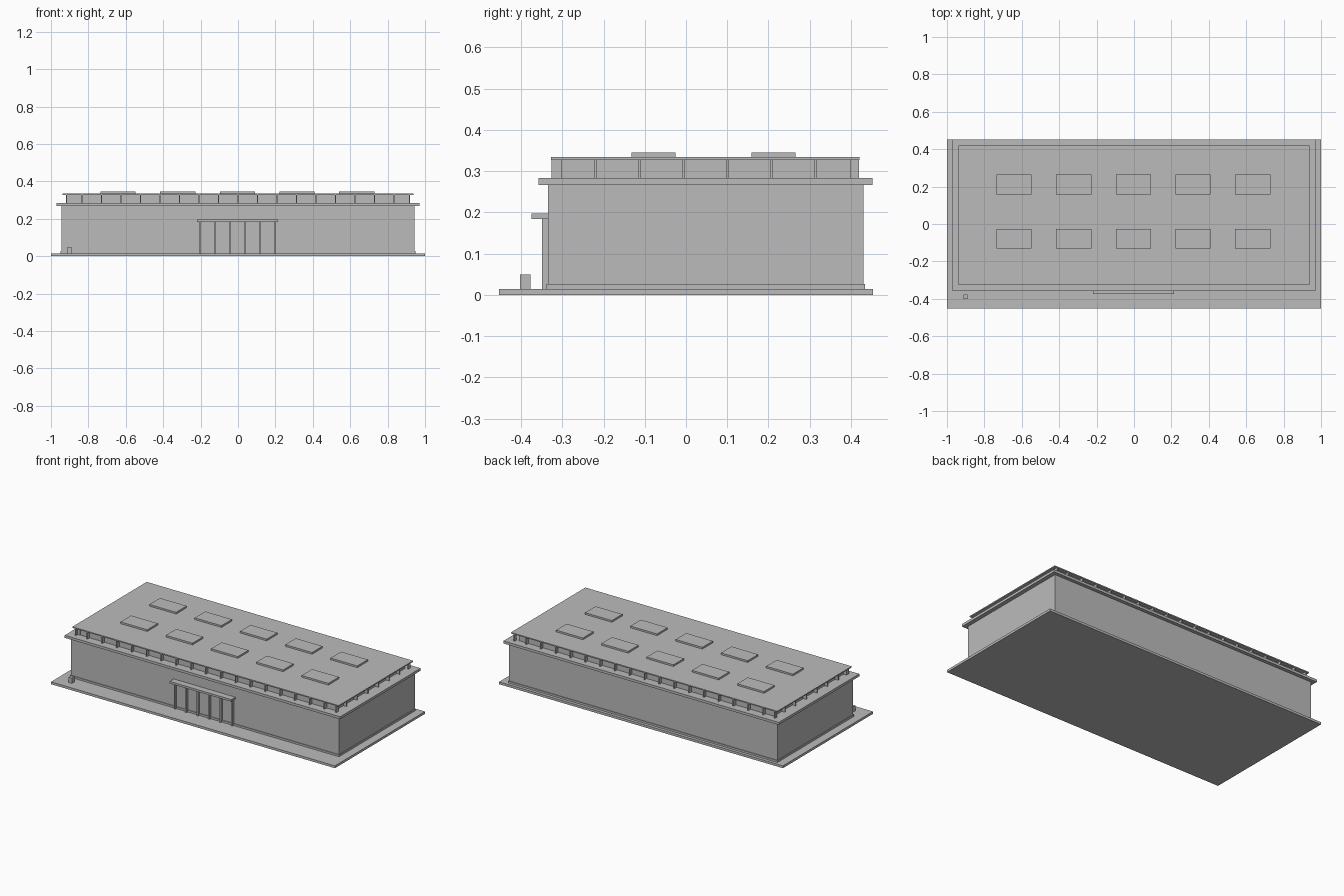
import bpy

if "Cube" in bpy.data.objects:
    bpy.data.objects.remove(bpy.data.objects["Cube"], do_unlink=True)

grey = bpy.data.materials.new("concrete_grey")
grey.use_nodes = True
grey.diffuse_color = (0.5, 0.5, 0.5, 1)
grey.node_tree.nodes["Principled BSDF"].inputs["Base Color"].default_value = (0.5, 0.5, 0.5, 1)


def box(name, x, y, z):
    """Axis-aligned box from (low, high) ranges."""
    bpy.ops.mesh.primitive_cube_add(size=1, location=[sum(r) / 2 for r in (x, y, z)])
    ob = bpy.context.object
    ob.name = name
    ob.scale = [r[1] - r[0] for r in (x, y, z)]
    bpy.ops.object.transform_apply(location=False, rotation=False, scale=True)
    ob.data.materials.append(grey)
    return ob


def around(c, half):
    return (c - half, c + half)


# Ground slab, skirting and main hall
GROUND, EAVE, SILL, HEAD, ROOF = 0.015, 0.267, 0.283, 0.327, 0.334
box("ground_slab", (-1, 1), (-0.453, 0.453), (0, GROUND))
box("skirting", (-0.948, 0.948), (-0.338, 0.434), (GROUND, 0.027))
box("main_walls", (-0.944, 0.944), (-0.334, 0.43), (GROUND, EAVE))
box("eaves_slab", (-0.97, 0.97), (-0.358, 0.452), (EAVE, SILL))

# Recessed clerestory with fins on all four sides
FRONT, BACK, SIDE, DEPTH = -0.326, 0.42, 0.92, 0.022
box("clerestory", (-SIDE + DEPTH, SIDE - DEPTH), (FRONT + DEPTH, BACK - DEPTH), (SILL, HEAD))
fin_z = (SILL, HEAD)
columns = [i * 0.1044 for i in range(-8, 9)] + [-SIDE + 0.003, SIDE - 0.003]
for cx in columns:
    box("front_fin", around(cx, 0.003), (FRONT, FRONT + DEPTH), fin_z)
    box("back_fin", around(cx, 0.003), (BACK - DEPTH, BACK), fin_z)
rows = [-0.22 + i * 0.107 for i in range(6)] + [FRONT + DEPTH]
for cy in rows:
    box("left_fin", (SIDE - DEPTH, SIDE), around(cy, 0.003), fin_z)
    box("right_fin", (-SIDE, -SIDE + DEPTH), around(cy, 0.003), fin_z)

# Roof with two rows of skylights
box("roof", (-0.938, 0.938), (-0.327, 0.421), (HEAD, ROOF))
for cy in (-0.079, 0.212):
    for i in range(-2, 3):
        box("skylight", around(i * 0.319 - 0.003, 0.094), around(cy, 0.053), (ROOF, 0.345))

# Entrance posts and canopy
for i in range(6):
    box("entrance_post", around(-0.203 + i * 0.0804, 0.005), (-0.349, -0.334), (GROUND, 0.184))
box("entrance_canopy", (-0.219, 0.215), (-0.375, -0.334), (0.184, 0.197))

# Small bollard by the front corner
box("bollard", (-0.911, -0.889), (-0.402, -0.377), (GROUND, 0.049))
